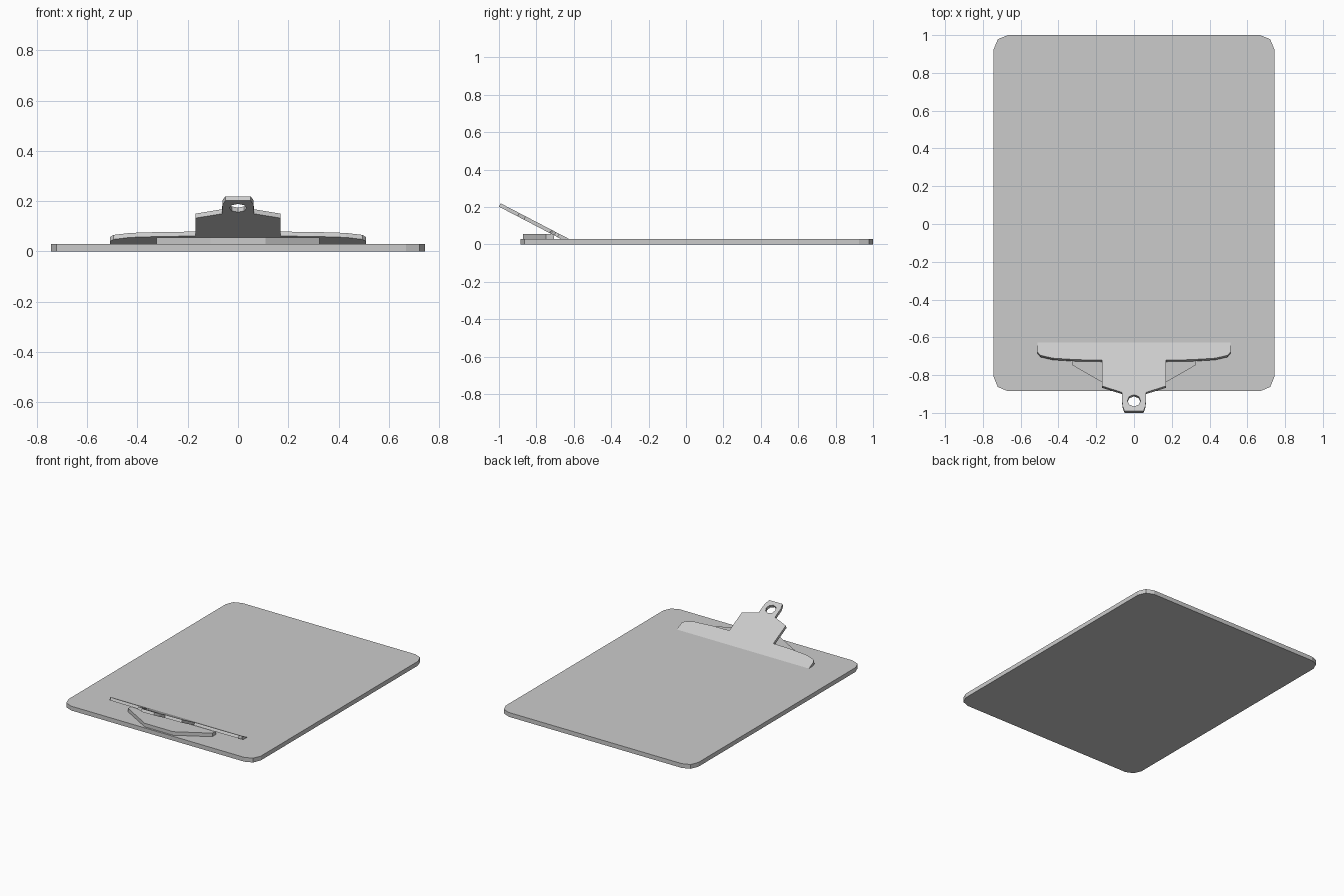
import bpy, bmesh
from math import cos, sin, pi, radians
from mathutils import Matrix

if "Cube" in bpy.data.objects:
    bpy.data.objects.remove(bpy.data.objects["Cube"])


def mirrored(half):
    """Close a right-hand half outline by mirroring it across x = 0."""
    return half + [(-x, y) for x, y in reversed(half)]


def slab(name, outline, thickness, holes=()):
    """Flat plate from an outline with optional holes, extruded upward."""
    bm = bmesh.new()
    for loop in [outline, *holes]:
        vs = [bm.verts.new((x, y, 0)) for x, y in loop]
        for a, b in zip(vs, vs[1:] + vs[:1]):
            bm.edges.new((a, b))
    if holes:
        bmesh.ops.triangle_fill(bm, edges=bm.edges[:], use_beauty=True)
    else:
        bm.faces.new(vs)
    ext = bmesh.ops.extrude_face_region(bm, geom=bm.faces[:], use_keep_orig=True)
    top = [v for v in ext["geom"] if isinstance(v, bmesh.types.BMVert)]
    bmesh.ops.translate(bm, verts=top, vec=(0, 0, thickness))
    bmesh.ops.recalc_face_normals(bm, faces=bm.faces[:])
    mesh = bpy.data.meshes.new(name)
    bm.to_mesh(mesh)
    bm.free()
    obj = bpy.data.objects.new(name, mesh)
    bpy.context.collection.objects.link(obj)
    return obj


# Board with two-segment rounded corners
W, Y0, Y1, R = 0.743, -0.885, 1.0, 0.075
half = [(W - R + R * cos(a), Y0 + R + R * sin(a)) for a in (-pi / 2, -pi / 4, 0)]
half += [(W - R + R * cos(a), Y1 - R + R * sin(a)) for a in (0, pi / 4, pi / 2)]
slab("board", mirrored(half), 0.03)

# Clip base lying on the board
base = slab("clip_base", mirrored([(0.11, -0.872), (0.325, -0.748), (0.325, -0.705)]), 0.025)
base.location.z = 0.03

# Tilted clip plate with hanging hole; local -y runs up the slope
T = 0.02
plate_half = [(0.51, 0), (0.51, -0.058), (0.495, -0.077), (0.43, -0.094), (0.30, -0.103),
              (0.17, -0.105), (0.17, -0.26), (0.063, -0.298), (0.062, -0.375), (0.05, -0.41)]
hole = [(0.035 * cos(i * pi / 4), -0.347 + 0.035 * sin(i * pi / 4)) for i in range(8)]
plate = slab("clip_plate", mirrored(plate_half), T, [hole])
plate.matrix_world = (Matrix.Translation((0, -0.627, 0.03))
                      @ Matrix.Rotation(radians(-27.5), 4, 'X')
                      @ Matrix.Translation((0, 0, -T)))
